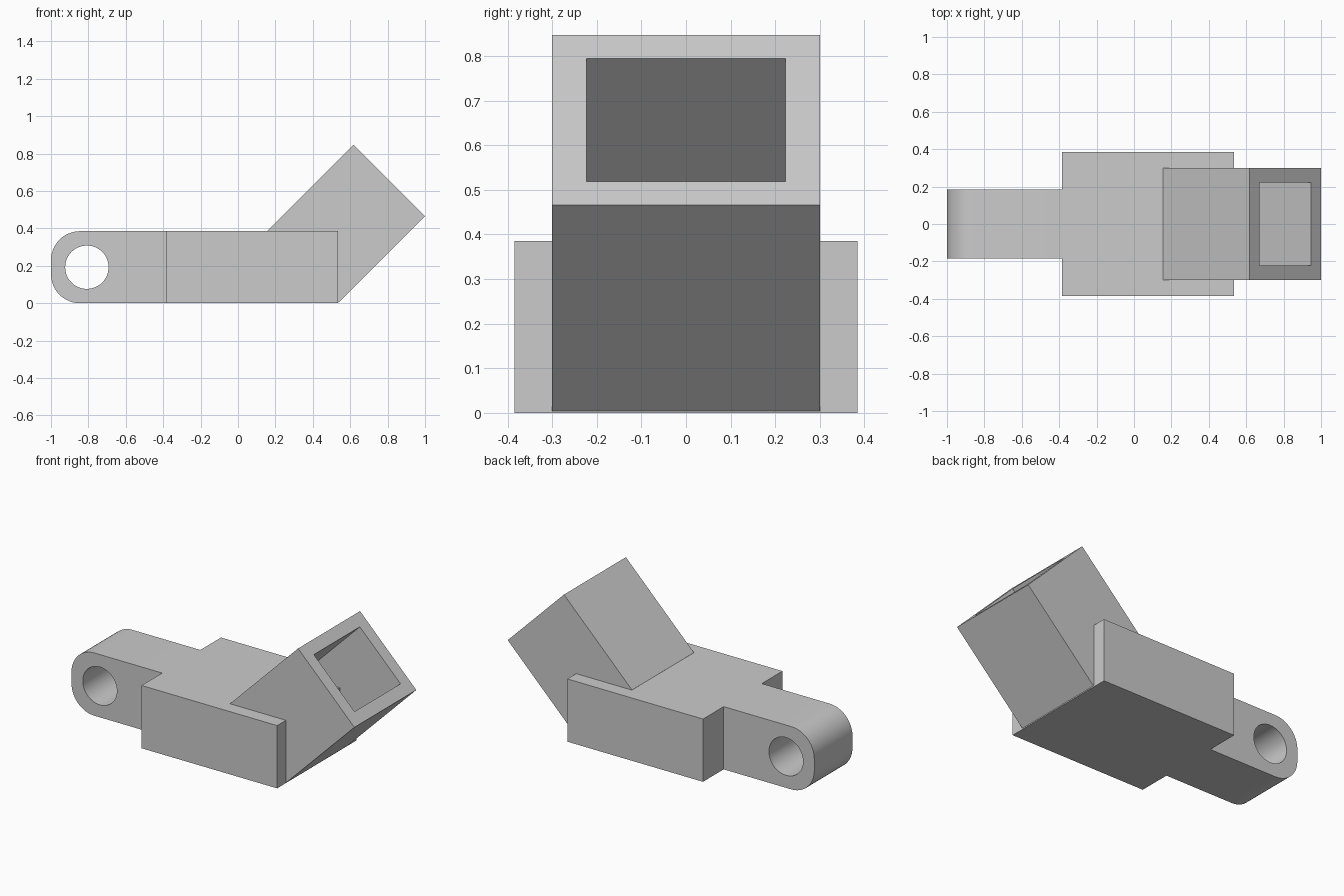
import bpy, bmesh, math
from mathutils import Matrix, Vector

default = bpy.data.objects.get("Cube")
if default:
    bpy.data.objects.remove(default, do_unlink=True)

grey = bpy.data.materials.new("plain grey")
grey.use_nodes = True
GREY = (0.6, 0.6, 0.6, 1.0)
grey.diffuse_color = GREY
grey.node_tree.nodes["Principled BSDF"].inputs["Base Color"].default_value = GREY


def rectangle(x0, x1, y0, y1):
    return [(x0, y0), (x1, y0), (x1, y1), (x0, y1)]


def arc(cx, cy, r, start, end, steps):
    angles = [math.radians(start + (end - start) * i / steps) for i in range(steps + 1)]
    return [(cx + r * math.cos(a), cy + r * math.sin(a)) for a in angles]


def extruded(name, loops, thickness, matrix):
    """Extrude a filled outline (later loops are holes) evenly about its plane."""
    curve = bpy.data.curves.new(name, "CURVE")
    curve.dimensions = "2D"
    curve.fill_mode = "BOTH"
    curve.extrude = thickness / 2
    for loop in loops:
        spline = curve.splines.new("POLY")
        spline.points.add(len(loop) - 1)
        for point, (x, y) in zip(spline.points, loop):
            point.co = (x, y, 0, 1)
        spline.use_cyclic_u = True
    helper = bpy.data.objects.new(name + " outline", curve)
    bpy.context.collection.objects.link(helper)
    bpy.context.view_layer.update()
    mesh = bpy.data.meshes.new_from_object(
        helper.evaluated_get(bpy.context.evaluated_depsgraph_get()))
    bpy.data.objects.remove(helper, do_unlink=True)
    bpy.data.curves.remove(curve)

    # Weld caps to walls and face everything outward
    bm = bmesh.new()
    bm.from_mesh(mesh)
    bmesh.ops.remove_doubles(bm, verts=bm.verts, dist=1e-5)
    bmesh.ops.transform(bm, matrix=matrix, verts=bm.verts)
    bmesh.ops.recalc_face_normals(bm, faces=bm.faces)
    bm.to_mesh(mesh)
    bm.free()
    mesh.name = name
    mesh.materials.clear()
    mesh.materials.append(grey)
    obj = bpy.data.objects.new(name, mesh)
    bpy.context.collection.objects.link(obj)
    bpy.ops.object.select_all(action="DESELECT")
    obj.select_set(True)
    bpy.context.view_layer.objects.active = obj
    bpy.ops.object.shade_smooth_by_angle(angle=math.radians(30))
    return obj


H = 0.385          # height of block and tongue
SHOULDER = -0.385  # where the tongue meets the block
END = 0.535        # far end of the block
upright = Matrix.Rotation(math.radians(90), 4, "X")

# Main block
extruded("block", [rectangle(SHOULDER, END, 0, H)], 0.77, upright)

# Tongue with rounded end and pin hole
R = 0.155
tongue = [(SHOULDER, 0), (SHOULDER, H)]
tongue += arc(-1 + R, H - R, R, 90, 180, 12)
tongue += arc(-1 + R, R, R, 180, 270, 12)
pin_hole = arc(-0.808, H / 2, 0.116, 0, 360, 48)[:-1]
extruded("tongue", [tongue, pin_hole], 0.37, upright)

# Hollow rectangular socket, leaning 45 degrees out of the block
across = Vector((0, 1, 0))
axis = Vector((1, 0, 1)).normalized()
side = axis.cross(across)
lean = Matrix((across, side, axis)).transposed().to_4x4()
lean.translation = (0.578, 0, 0.426)
extruded("socket", [rectangle(-0.3, 0.3, -0.27, 0.27),
                    rectangle(-0.223, 0.223, -0.195, 0.195)], 0.653, lean)
